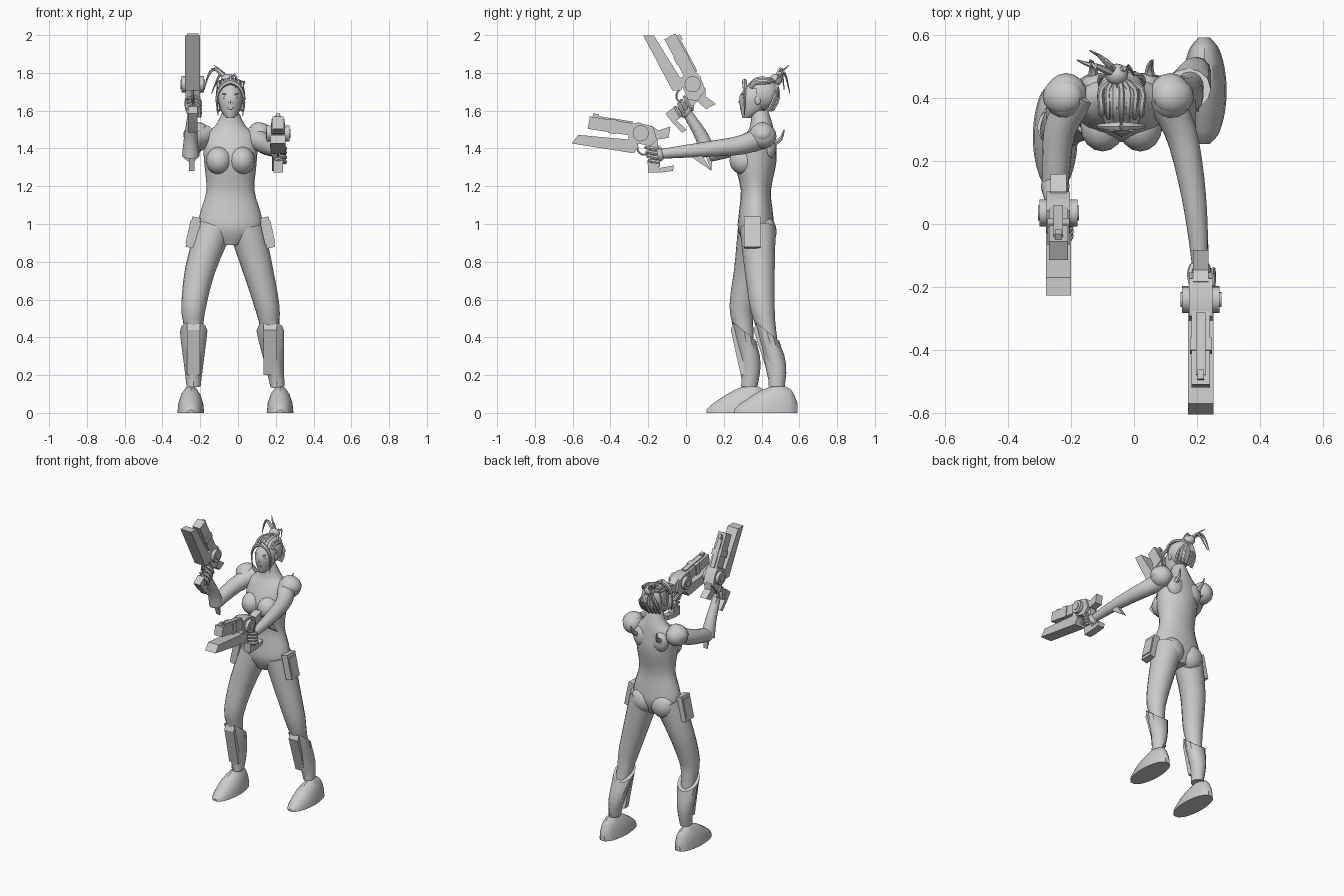
import bpy, bmesh
from math import sin, cos, pi, radians
from mathutils import Vector, Matrix

cube = bpy.data.objects.get("Cube")
if cube:
    bpy.data.objects.remove(cube)

light_grey = (.6, .6, .6, 1)
grey = bpy.data.materials.new("plain_grey")
grey.use_nodes = True
grey.diffuse_color = light_grey
grey.node_tree.nodes["Principled BSDF"].inputs["Base Color"].default_value = light_grey
parts = []
X, Y, Z = Matrix.Identity(3)
SIDES = (("right", -1), ("left", 1))
MIDDLE = -.04  # centre line of the torso and head


def finish(name, bm):
    bmesh.ops.recalc_face_normals(bm, faces=bm.faces)
    mesh = bpy.data.meshes.new(name)
    bm.to_mesh(mesh)
    bm.free()
    mesh.materials.append(grey)
    obj = bpy.data.objects.new(name, mesh)
    bpy.context.collection.objects.link(obj)
    parts.append(obj)


def smooth_path(rings, steps=3):
    """Add rings between the given ones along a smooth curve."""
    last = len(rings) - 1
    result = []
    for i in range(last):
        before, start, end, after = (rings[max(0, min(last, i + k))] for k in (-1, 0, 1, 2))
        for step in range(steps):
            t = step / steps
            ease = t * t * (3 - 2 * t)
            leave = t * (1 - t) ** 2 / 2
            arrive = t * t * (t - 1) / 2
            result.append([b + (c - b) * ease + (c - a) * leave + (d - b) * arrive
                           for a, b, c, d in zip(before, start, end, after)])
    return result + [rings[last]]


def loft(name, rings, sides=16, axes=None, shape=None):
    """Skin ellipses (x, y, z, radius, radius), square to the path or in fixed axes."""
    rings = smooth_path(rings)
    bm = bmesh.new()
    loops = []
    for i, (x, y, z, radius_u, radius_v) in enumerate(rings):
        if axes:
            u, v = axes
        else:
            ahead = Vector(rings[min(i + 1, len(rings) - 1)][:3])
            along = (ahead - Vector(rings[max(i - 1, 0)][:3])).normalized()
            u = (X - along * along.x).normalized()
            v = along.cross(u)
        loop = []
        for k in range(sides):
            turn = 2 * pi * k / sides
            point = Vector((x, y, z)) + u * radius_u * cos(turn) + v * radius_v * sin(turn)
            loop.append(bm.verts.new(shape(point) if shape else point))
        loops.append(loop)
    for low, high in zip(loops, loops[1:]):
        for k in range(sides):
            bm.faces.new((low[k - 1], low[k], high[k], high[k - 1]))
    bm.faces.new(loops[0])
    bm.faces.new(loops[-1])
    finish(name, bm)


def limb(name, path, thick, thin, sides=16):
    """Round tube whose radius falls evenly from thick to thin."""
    last = len(path) - 1
    radii = [thick + (thin - thick) * i / last for i in range(last + 1)]
    loft(name, [(*point, radius, radius) for point, radius in zip(path, radii)], sides)


def strand(name, path, thick=.014):
    limb(name, path, thick, thick / 6, 6)


def ball(name, centre, size, turn=0, cull=None):
    bm = bmesh.new()
    place = Matrix.Translation(centre) @ Matrix.Rotation(turn, 4, "Y") @ Matrix.Diagonal((*size, 1))
    bmesh.ops.create_uvsphere(bm, u_segments=16, v_segments=10, radius=1, matrix=place)
    if cull:
        bmesh.ops.delete(bm, geom=[v for v in bm.verts if cull(v.co)], context="VERTS")
    finish(name, bm)


def plate(name, outline, width, origin, forward=Y, up=Z):
    """Side outline in the directions forward and up, extruded across x."""
    bm = bmesh.new()
    near, far = ([bm.verts.new(origin + X * offset + forward * a + up * b) for a, b in outline]
                 for offset in (-width / 2, width / 2))
    bm.faces.new(near)
    bm.faces.new(far)
    for k in range(len(outline)):
        bm.faces.new((near[k - 1], near[k], far[k], far[k - 1]))
    finish(name, bm)


def rectangle(back, front, bottom, top):
    return [(back, bottom), (front, bottom), (front, top), (back, top)]


def circle(radius, sides=12):
    return [(radius * cos(2 * pi * k / sides), radius * sin(2 * pi * k / sides)) for k in range(sides)]


# Torso, from the crotch to the neck
torso = [(.37, .89, .06, .06), (.37, .97, .165, .095), (.37, 1.06, .16, .09), (.37, 1.18, .127, .08),
         (.37, 1.34, .14, .11), (.39, 1.46, .14, .08), (.4, 1.52, .08, .06), (.39, 1.6, .04, .045)]
loft("torso", [(MIDDLE, *ring) for ring in torso], 24, (X, Y))
for side, sign in SIDES:
    def beside(distance, y, z):
        return Vector((MIDDLE + sign * distance, y, z))

    ball(side + "_chest", beside(.06, .31, 1.335), (.07, .08, .075))
    ball(side + "_buttock", beside(.075, .41, .96), (.085, .07, .085))
    ball(side + "_shoulder_blade", beside(.07, .44, 1.41), (.06, .04, .07))
    strand(side + "_back_spike", [beside(.09, .45, 1.42), beside(.09, .5, 1.45), beside(.1, .52, 1.5)], .02)

# Head and face
skull = [(.32, 1.56, .02, .02), (.35, 1.6, .05, .06), (.37, 1.68, .065, .085), (.39, 1.76, .03, .04)]
loft("head", [(MIDDLE, *ring) for ring in skull], 20, (X, Y))
limb("nose", [(MIDDLE, .295, 1.68), (MIDDLE, .288, 1.64)], .005, .012, 8)
ball("lips", (MIDDLE, .293, 1.613), (.018, .008, .007))
for side, sign in SIDES:
    eye = Vector((MIDDLE + sign * .027, .3, 1.67))
    ball(side + "_eye", eye, (.013, .007, .006), sign * .15)
    ball(side + "_brow", eye + Z * .016, (.018, .007, .004), -sign * .25)
    ball(side + "_ear", eye + Y * .08 + X * sign * .04 - Z * .015, (.008, .016, .024))

# Hair: cap, combed strands, face locks, bun and loose tail
cap = Vector((MIDDLE, .405, 1.688))
bun = cap + Vector((-.015, .07, .075))
ball("hair_cap", cap, (.078, .09, .088), cull=lambda p: p.y < .36 and p.z < 1.715)
ball("hair_bun", bun, (.036, .034, .032))
for i in range(-3, 4):
    x = MIDDLE + i * .021
    inward = abs(i) * .007
    limb("combed_strand", [(x, .325 + inward, 1.72), (x, .37, 1.767 - inward), (x, .43, 1.77 - inward), bun], .01, .01, 6)
    limb("nape_strand", [(x, .455 - inward, 1.6), (x, .49 - inward, 1.67), bun], .01, .01, 6)
for side, sign in SIDES:
    strand(side + "_face_lock", [(MIDDLE + sign * out, .31, z) for out, z in
                                 ((0, 1.755), (.045, 1.73), (.072, 1.67), (.065, 1.575))], .016)
tails = [((-.12, .5, 1.82), (-.155, .51, 1.79), (-.18, .52, 1.71)),
         ((-.09, .52, 1.8), (-.14, .55, 1.69)),
         ((-.08, .5, 1.8), (-.125, .545, 1.84)),
         ((-.02, .5, 1.79), (0, .47, 1.75))]
for tail in tails:
    strand("hair_tail", [bun, *tail])


# Legs with flared boots, shin guards and soled feet
def leg(side, hip, thigh, knee, ankle):
    hip, thigh, knee, ankle = map(Vector, (hip, thigh, knee, ankle))
    boot_top = knee.lerp(ankle, .3)
    limb(side + "_leg", [hip, thigh, knee, boot_top, ankle], .095, .035)

    def slope(point):
        above = max(0, point.z - .3) * 6
        return point - Z * above * (point.y - boot_top.y)

    shaft = []
    for t in (0, .4, 1):
        centre = ankle.lerp(boot_top, t) + Y * .02 * sin(pi * t)
        shaft.append((*centre, .037 + .036 * t, .043 + .023 * t))
    loft(side + "_boot_shaft", shaft, 12, (X, Y), slope)
    low, high = ankle.y - .045, boot_top.y - .07
    plate(side + "_shin_guard", [(low, .2), (high, .44), (high + .015, .48), (high + .05, .4), (low + .04, .2)],
          .07, X * boot_top.x)

    def sole(point):
        return Vector((point.x, point.y, max(0, point.z)))

    foot = []
    for step in range(13):
        t = .01 + .98 * step / 12
        fullness = sin(pi * t) ** .4
        foot.append((ankle.x + .015 * sign_of[side], ankle.y + .115 - .345 * t, 0,
                     fullness * .071, fullness * (.2 - .14 * t)))
    loft(side + "_foot", foot, 16, (X, Z), sole)


sign_of = dict(SIDES)
leg("left", (.045, .38, .98), (.105, .39, .76), (.155, .405, .56), (.208, .48, .14))
leg("right", (-.125, .37, .98), (-.2, .335, .76), (-.235, .295, .56), (-.235, .335, .14))

# Hip pouches, tilted with the thighs
for side, sign in SIDES:
    for label, size in (("pouch", (.045, .088, .165)), ("pouch_flap", (.055, .075, .12))):
        bm = bmesh.new()
        place = Matrix.Translation((MIDDLE + sign * .197, .35, .955)) @ Matrix.Rotation(-sign * .22, 4, "Y")
        bmesh.ops.create_cube(bm, size=1, matrix=place @ Matrix.Diagonal((*size, 1)))
        finish(side + "_" + label, bm)

# Arms: left reaches forward, right bends up at the elbow
limb("left_arm", [(.08, .42, 1.465), (.145, .3, 1.42), (.18, .15, 1.4), (.2, 0, 1.385), (.21, -.14, 1.37)], .06, .025)
limb("right_upper_arm", [(-.17, .42, 1.47), (-.235, .3, 1.42), (-.25, .12, 1.37)], .06, .042)
limb("right_forearm", [(-.25, .12, 1.36), (-.25, .085, 1.46), (-.24, .005, 1.59)], .046, .025)
for side, sign in SIDES:
    shoulder = Vector((-.05 + sign * .165, .405, 1.465))
    ball(side + "_shoulder_pad", shoulder, (.068, .074, .068))
    ball(side + "_shoulder_plate", shoulder + Z * .02 + X * sign * .01, (.068, .06, .05), sign * .45)
plate("left_elbow_fin", [(0, 1.38), (.08, 1.37), (.137, 1.28), (.05, 1.34)], .03, X * .195)
plate("right_elbow_fin", [(.02, 1.61), (.1, 1.48), (.14, 1.38), (.135, 1.28), (.06, 1.47)], .03, X * -.245)


# Twin-pronged pistols, each with a gripping hand
def pistol(side, origin, angle):
    origin = Vector(origin)
    forward = Vector((0, -cos(angle), sin(angle)))
    up = Vector((0, sin(angle), cos(angle)))

    def piece(name, outline, width):
        plate(side + "_gun_" + name, outline, width, origin, forward, up)

    def spot(across, ahead, above):
        return origin + X * across + forward * ahead + up * above

    piece("blade", [(.352, -.11), (.325, -.06), (.02, -.04), (0, -.07), (.02, -.11)], .08)
    piece("barrel", rectangle(0, .28, -.02, .046), .06)
    piece("barrel_rib", rectangle(.05, .25, .04, .055), .03)
    piece("barrel_band", rectangle(.13, .17, -.025, .05), .07)
    piece("sight", rectangle(.235, .265, .04, .065), .02)
    piece("frame", [(.06, -.05), (.06, .04), (.02, .055), (-.06, .045), (-.09, -.02), (-.06, -.06)], .075)
    piece("drum", circle(.043), .12)
    piece("drum_hub", circle(.024), .13)
    piece("hammer", [(-.04, 0), (-.05, .05), (-.09, .03), (-.15, .06), (-.15, 0), (-.09, -.02)], .05)
    piece("grip", [(-.05, -.03), (-.09, -.01), (-.13, -.16), (-.08, -.16)], .04)
    piece("butt", [(-.06, -.14), (-.13, -.165), (-.2, -.14), (-.2, -.17), (-.13, -.19), (-.07, -.2)], .05)
    guard = [spot(0, -.03 - .04 * cos(pi * t / 4), -.06 - .05 * sin(pi * t / 4)) for t in range(5)]
    limb(side + "_gun_trigger_guard", guard, .006, .006, 6)
    ball(side + "_palm", spot(0, -.11, -.1), (.033, .034, .036))
    for finger in range(4):
        ahead = -.06 - finger * .009
        above = -.07 - finger * .022
        limb(side + "_finger", [spot(.034, ahead - .035, above), spot(.036, ahead, above),
                                spot(.01, ahead + .02, above), spot(-.025, ahead + .01, above)], .012, .009, 6)
    limb(side + "_thumb", [spot(-.025, -.12, -.07), spot(-.034, -.09, -.05), spot(-.03, -.055, -.045)], .012, .008, 6)


pistol("left", (.212, -.24, 1.48), radians(9))
pistol("right", (-.24, .035, 1.74), radians(62))

# Smooth skin with sharp armour edges
for obj in bpy.context.selected_objects:
    obj.select_set(False)
for obj in parts:
    obj.select_set(True)
bpy.context.view_layer.objects.active = parts[0]
bpy.ops.object.shade_smooth_by_angle(angle=radians(32))
